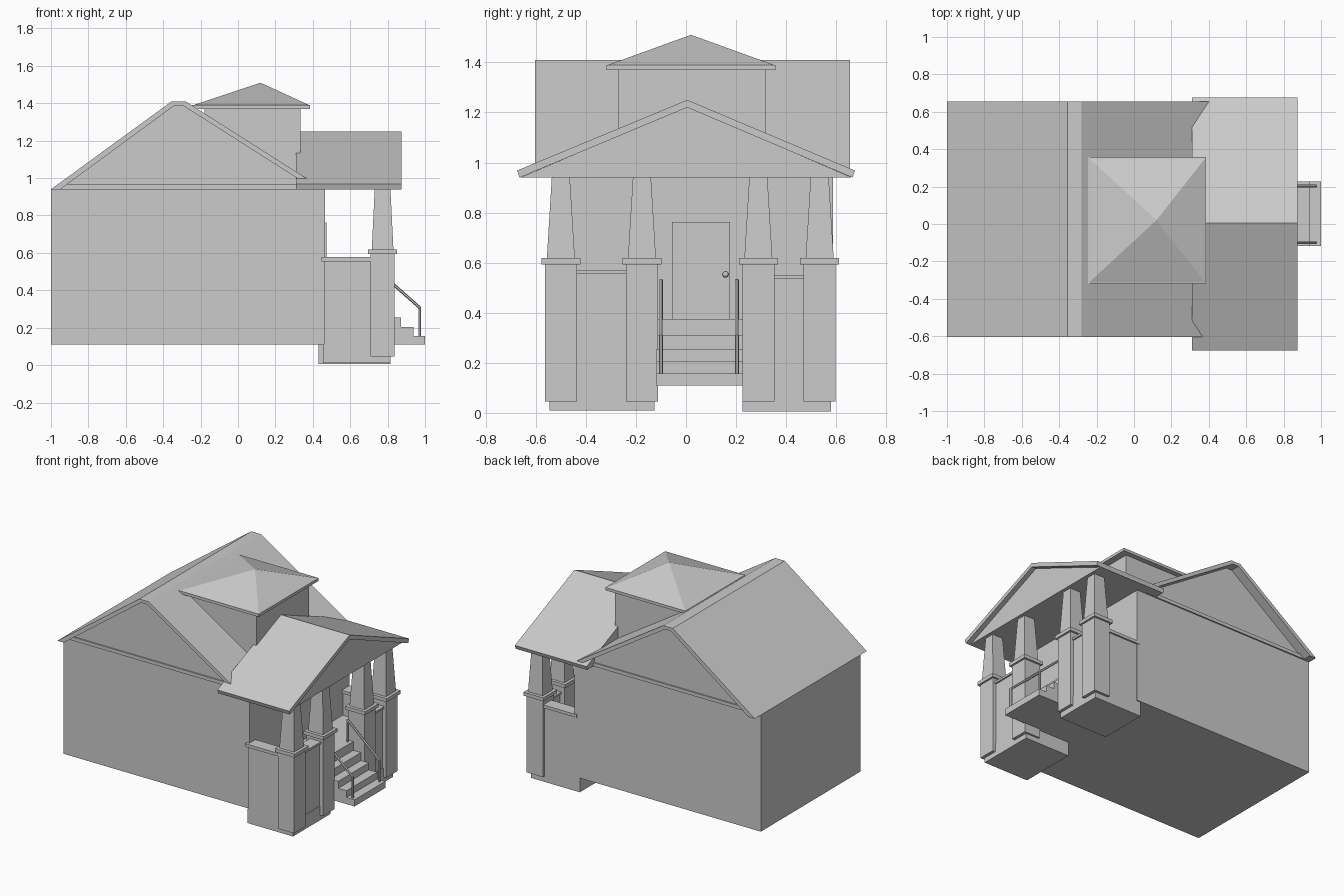
import bpy, bmesh
from mathutils import Vector

cube = bpy.data.objects.get("Cube")
if cube:
    bpy.data.objects.remove(cube)

grey = bpy.data.materials.new("plain_grey")
grey.use_nodes = True
grey.diffuse_color = (0.6, 0.6, 0.6, 1)
grey.node_tree.nodes["Principled BSDF"].inputs["Base Color"].default_value = (0.6, 0.6, 0.6, 1)


def finish(name, bm):
    bmesh.ops.recalc_face_normals(bm, faces=bm.faces)
    mesh = bpy.data.meshes.new(name)
    bm.to_mesh(mesh)
    bm.free()
    mesh.materials.append(grey)
    obj = bpy.data.objects.new(name, mesh)
    bpy.context.collection.objects.link(obj)
    return obj


def loft(name, lower, upper):
    """Solid between two rings with the same number of points."""
    bm = bmesh.new()
    a = [bm.verts.new(p) for p in lower]
    b = [bm.verts.new(p) for p in upper]
    bm.faces.new(a)
    bm.faces.new(b)
    for i in range(len(a)):
        j = (i + 1) % len(a)
        bm.faces.new((a[i], a[j], b[j], b[i]))
    return finish(name, bm)


def rect(x, y, z):
    return [(x[0], y[0], z), (x[1], y[0], z), (x[1], y[1], z), (x[0], y[1], z)]


def box(name, x, y, z):
    return loft(name, rect(x, y, z[0]), rect(x, y, z[1]))


def prism_y(name, pts, y):
    return loft(name, [(p, y[0], q) for p, q in pts], [(p, y[1], q) for p, q in pts])


def prism_x(name, pts, x):
    return loft(name, [(x[0], p, q) for p, q in pts], [(x[1], p, q) for p, q in pts])


def bar(name, start, end, radius, sides=6):
    """Straight round bar between two points."""
    a, b = Vector(start), Vector(end)
    bm = bmesh.new()
    bmesh.ops.create_cone(bm, cap_ends=True, segments=sides, radius1=radius,
                          radius2=radius, depth=(b - a).length)
    obj = finish(name, bm)
    obj.location = (a + b) / 2
    obj.rotation_euler = (b - a).to_track_quat('Z', 'Y').to_euler()
    return obj


# Main house body, gable walls and the trim under them
WALL_Y = (-0.535, 0.587)
box("house_body", (-1, 0.465), WALL_Y, (0.11, 0.94))
prism_y("gable_walls", [(-0.98, 0.94), (-0.345, 1.395), (-0.29, 1.395), (0.44, 0.94)], WALL_Y)
box("gable_trim", (-0.96, 0.42), (WALL_Y[0] - 0.01, WALL_Y[1] + 0.01), (0.94, 0.965))

# Main roof shell with a flat ridge
prism_y("main_roof", [(-1, 0.94), (-0.355, 1.41), (-0.28, 1.41), (0.455, 0.942),
                      (0.41, 0.94), (-0.295, 1.388), (-0.34, 1.388), (-0.95, 0.94)],
        (-0.604, 0.656))

# Dormer tower with a hipped roof
box("dormer_walls", (-0.18, 0.335), (-0.272, 0.32), (1.0, 1.372))
DX, DY = (-0.245, 0.385), (-0.317, 0.357)
box("dormer_eave", DX, DY, (1.37, 1.39))
bm = bmesh.new()
base = [bm.verts.new(p) for p in rect(DX, DY, 1.388)]
apex = bm.verts.new((0.12, 0.02, 1.51))
for i in range(4):
    bm.faces.new((base[i], base[(i + 1) % 4], apex))
bm.faces.new(base)
finish("dormer_roof", bm)

# Porch roof and the gable filling it
prism_x("porch_roof", [(-0.675, 0.968), (0.005, 1.25), (0.675, 0.968),
                       (0.665, 0.94), (0.005, 1.22), (-0.665, 0.94)], (0.31, 0.875))
prism_x("porch_gable", [(-0.66, 0.941), (0.005, 1.222), (0.66, 0.941)], (0.312, 0.84))

# Piers, caps and tapered columns
for n, yc in enumerate((-0.5, -0.176, 0.289, 0.534)):
    def span(c, h):
        return (c - h, c + h)
    xc = 0.773
    box(f"pier_{n}", span(xc, 0.064), span(yc, 0.064), (0.045, 0.6))
    box(f"pier_cap_{n}", span(xc, 0.078), span(yc, 0.078), (0.593, 0.618))
    loft(f"column_{n}", rect(span(xc, 0.058), span(yc, 0.056), 0.615),
         rect(span(xc, 0.042), span(yc, 0.036), 0.942))

# Porch footings, floor and low walls on both sides
for side, y, outer, x0, z0, top in (
        ("right", (-0.545, -0.125), (-0.545, -0.48), 0.455, 0.01, 0.555),
        ("left", (0.225, 0.58), (0.515, 0.58), 0.43, 0.005, 0.535)):
    box(f"{side}_footing", (x0, 0.815), y, (z0, 0.11))
    box(f"{side}_porch_base", (0.46, 0.81), y, (0.1, 0.375))
    box(f"{side}_side_wall", (0.46, 0.73), outer, (0.1, top))
    box(f"{side}_side_cap", (0.446, 0.715), (outer[0] - 0.012, outer[1] + 0.012), (top, top + 0.022))
    box(f"{side}_front_wall", (0.745, 0.81), (y[0] + 0.03, y[1] - 0.03), (0.1, top))
    box(f"{side}_front_cap", (0.735, 0.822), (y[0] + 0.05, y[1] - 0.05), (top, top + 0.015))
box("porch_floor", (0.46, 0.75), (-0.13, 0.23), (0.11, 0.375))

# Stairs
for n, (x, z) in enumerate(((1.0, 0.157), (0.937, 0.205), (0.872, 0.255), (0.81, 0.312))):
    box(f"step_{n}", (0.7, x), (-0.118, 0.228), (0.11, z))

# Handrails
for side, y in (("right", -0.1), ("left", 0.203)):
    bar(f"{side}_rail_lower_post", (0.972, y, 0.155), (0.972, y, 0.312), 0.008)
    bar(f"{side}_rail_upper_post", (0.72, y, 0.37), (0.72, y, 0.532), 0.008)
    bar(f"{side}_handrail", (0.972, y, 0.307), (0.72, y, 0.53), 0.008)

# Front door and knob
box("door", (0.46, 0.473), (-0.055, 0.175), (0.375, 0.763))
bm = bmesh.new()
bmesh.ops.create_uvsphere(bm, u_segments=12, v_segments=8, radius=0.012)
knob = finish("door_knob", bm)
knob.location = (0.485, 0.158, 0.553)
for poly in knob.data.polygons:
    poly.use_smooth = True
